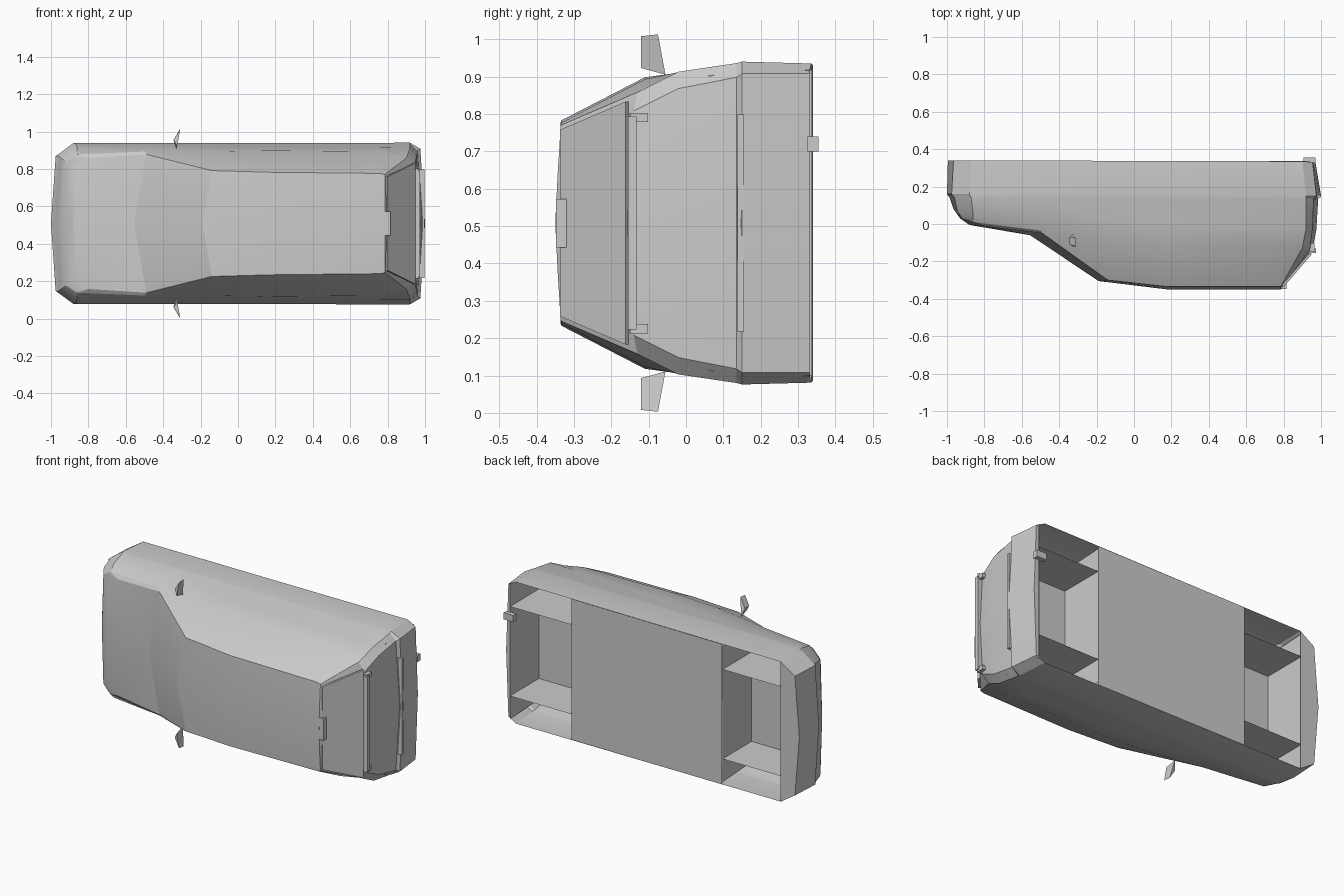
import bpy, bmesh
from mathutils import Vector

if "Cube" in bpy.data.objects:
    bpy.data.objects.remove(bpy.data.objects["Cube"])

CZ = 0.508                       # centre plane of the car (lying on its side)


def make(name, verts, faces, smooth=False):
    bm = bmesh.new()
    vs = [bm.verts.new((x, y, CZ + w)) for x, y, w in verts]
    for f in faces:
        bm.faces.new([vs[i] for i in f])
    bmesh.ops.remove_doubles(bm, verts=bm.verts, dist=1e-4)
    bmesh.ops.dissolve_degenerate(bm, edges=bm.edges, dist=1e-4)
    bmesh.ops.recalc_face_normals(bm, faces=bm.faces)
    me = bpy.data.meshes.new(name)
    bm.to_mesh(me)
    bm.free()
    ob = bpy.data.objects.new(name, me)
    bpy.context.collection.objects.link(ob)
    if smooth:
        bpy.ops.object.select_all(action='DESELECT')
        bpy.context.view_layer.objects.active = ob
        ob.select_set(True)
        bpy.ops.object.shade_smooth_by_angle(angle=0.42)
    return ob


BOX = [(0, 1, 3, 2), (4, 6, 7, 5), (0, 4, 5, 1), (2, 3, 7, 6), (0, 2, 6, 4), (1, 5, 7, 3)]


def box(name, xs, ys, ws):
    return make(name, [(x, y, w) for x in xs for y in ys for w in ws], BOX)


def span(front, rear):
    """Fill the straight side between front and rear corners."""
    a, b = Vector(front[-1]), Vector(rear[0])
    return front + [tuple(a.lerp(b, (x - a.x) / (b.x - a.x)))
                    for x in (-0.5, -0.14, 0.18, 0.76)] + rear


# Lengthwise body lines (x, y, half width) from sill to roof centre
sill = span([(-0.995, .34, 0), (-.965, .34, .36), (-.87, .34, .422)],
            [(.90, .335, .427), (.955, .33, .40), (.97, .33, 0)])
bumper = span([(-1, .16, 0), (-.975, .16, .36), (-.88, .16, .43)],
              [(.92, .15, .432), (.975, .15, .40), (1, .15, 0)])
ledge = span([(-.985, .14, 0), (-.96, .14, .36), (-.87, .14, .428)],
             [(.92, .135, .428), (.96, .135, .39), (.985, .135, 0)])
shoulder = span([(-.965, .08, 0), (-.945, .07, .35), (-.86, .05, .408)],
                [(.92, -.02, .405), (.955, -.02, .36), (.975, -.03, 0)])
belt = [(-.93, .03, 0), (-.92, .03, .33), (-.86, .01, .37), (-.5, -.035, .385),
        (-.14, -.10, .385), (.18, -.11, .39), (.76, -.11, .385),
        (.90, -.13, .35), (.94, -.14, .30), (.955, -.145, 0)]
roof = [(-.88, -.005, 0), (-.87, -.005, .30), (-.80, -.012, .35), (-.49, -.05, .37),
        (-.14, -.30, .283), (.18, -.335, .274), (.76, -.335, .268),
        (.785, -.335, .262), (.785, -.343, .14), (.785, -.350, 0)]
centre = [(-.88, -.005, 0)] * 3 + [(-.555, -.06, 0), (-.19, -.305, 0), (.18, -.35, 0)] \
    + [(.785, -.35, 0)] * 4
lines = [sill, bumper, ledge, shoulder, belt, roof, centre]

# Body shell, lofted and mirrored
verts, faces, n = [], [], len(sill)
for s in (1, -1):
    base = len(verts)
    verts += [(x, y, s * w) for line in lines for x, y, w in line]
    for r in range(len(lines) - 1):
        for c in range(n - 1):
            i = base + r * n + c
            faces.append((i, i + 1, i + n + 1, i + n))
make("body_shell", verts, faces, True)

# Underside: centre floor and the lips below the bumpers
WELLS = ((-.88, -.48), (.53, .94))
make("floor", [(-.48, .34, -.423), (.53, .335, -.425), (.53, .335, .425), (-.48, .34, .423)],
     [(0, 1, 2, 3)])
for name, half, edge in (("front_lip", sill[2::-1], -.875), ("rear_lip", sill[-2:], .94)):
    pts = half + [(x, y, -w) for x, y, w in half[::-1] if w > 0]
    pts = pts if half[-1][2] == 0 else []
    pts = pts + [(edge, half[0][1], -half[0][2]), (edge, half[0][1], half[0][2])]
    make(name, pts, [range(len(pts))])

# Wheel wells: ceiling, end walls and two inner fins each
TOP, LOW, HW, FIN = .06, .337, .41, .27
for name, (a, b) in zip(("front_wheel_well", "rear_wheel_well"), WELLS):
    hw = HW - .015
    v = [(a, TOP, -hw), (b, TOP, -hw), (b, TOP, hw), (a, TOP, hw)]
    f = [(0, 1, 2, 3)]
    quads = [[(x, TOP, -hw), (x, TOP, hw), (x, LOW, HW), (x, LOW, -HW)] for x in (a, b)]
    quads += [[(a, TOP, w), (b, TOP, w), (b, LOW, w), (a, LOW, w)] for w in (-FIN, FIN)]
    for q in quads:
        f.append(tuple(range(len(v), len(v) + 4)))
        v += q
    make(name, v, f)

# Rear window with raised border below the roof
win = [(.795, -.332, .25), (.795, -.332, -.25), (.945, -.157, -.325), (.945, -.157, .325)]
glass = make("rear_window", win, [(0, 1, 2, 3)])
sol = glass.modifiers.new("thickness", 'SOLIDIFY')
sol.thickness, sol.offset = .014, 0

# Brake lamp, boot trim, bumper rub strip and exhaust
box("brake_lamp", (.785, .815), (-.348, -.315), (-.065, .065))
box("boot_trim", (.93, .972), (-.155, -.132), (-.285, .285))
for s in (1, -1):
    box("boot_trim_end", (.92, .965), (-.15, -.102), sorted((s * .27, s * .295)))
box("bumper_strip", (.965, .997), (.138, .155), (-.29, .29))
box("exhaust_tip", (.905, .97), (.325, .355), (.192, .232))

# Door mirrors: thin swept blades
for s in (1, -1):
    outline = [(-.325, -.12, .415), (-.31, -.12, .50), (-.31, -.075, .505), (-.33, -.055, .397)]
    v = [(x, y, s * w) for x, y, w in outline] + [(-.345, -.11, s * .447), (-.345, -.07, s * .447)]
    make("door_mirror", v, [(0, 1, 2, 3), (0, 4, 1), (4, 5, 2, 1), (5, 3, 2), (0, 3, 5, 4)])
